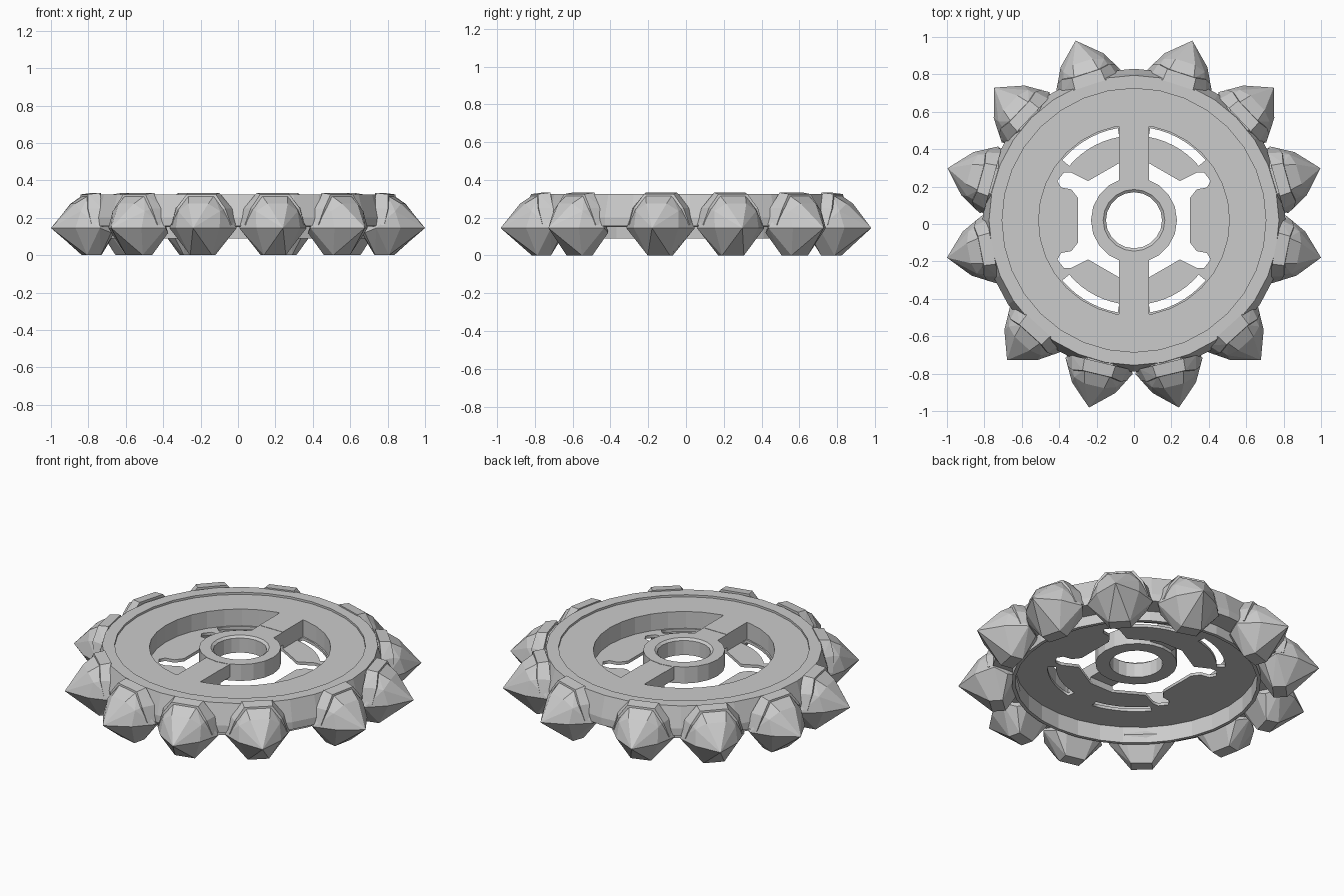
import bpy, bmesh
from math import sin, cos, pi, radians
from mathutils import Vector

if "Cube" in bpy.data.objects:
    bpy.data.objects.remove(bpy.data.objects["Cube"])

CY = 0.02  # wheel axis sits slightly off the bounding-box centre


def finish(bm, name):
    bmesh.ops.recalc_face_normals(bm, faces=bm.faces[:])
    me = bpy.data.meshes.new(name)
    bm.to_mesh(me)
    bm.free()
    ob = bpy.data.objects.new(name, me)
    bpy.context.collection.objects.link(ob)
    return ob


def lathe(name, profile, n):
    """Revolve a closed (r, z) profile about the wheel axis."""
    bm = bmesh.new()
    rings = [[bm.verts.new((r * cos(2 * pi * i / n), CY + r * sin(2 * pi * i / n), z))
              for r, z in profile] for i in range(n)]
    m = len(profile)
    for i in range(n):
        a, b = rings[i], rings[(i + 1) % n]
        for j in range(m):
            k = (j + 1) % m
            bm.faces.new((a[j], b[j], b[k], a[k]))
    return finish(bm, name)


def box(name, x0, x1, y0, y1, z0, z1):
    bm = bmesh.new()
    bmesh.ops.create_cube(bm, size=1)
    for v in bm.verts:
        v.co = Vector(((x0, x1)[v.co.x > 0], (y0, y1)[v.co.y > 0], (z0, z1)[v.co.z > 0]))
    return finish(bm, name)


def hull(name, half, angle):
    """Convex lump from (radial, tangential, z) points mirrored across its own axis."""
    bm = bmesh.new()
    c, s = cos(angle), sin(angle)
    for u, v, z in half:
        for w in ({v, -v} if v else {0}):
            bm.verts.new((u * c - w * s, CY + u * s + w * c, z))
    res = bmesh.ops.convex_hull(bm, input=bm.verts[:])
    junk = [g for g in res["geom_interior"] if isinstance(g, bmesh.types.BMVert)]
    bmesh.ops.delete(bm, geom=junk, context='VERTS')
    return finish(bm, name)


# Outer ring: tapered rim, slightly sunk deck, thin skirt underneath
lathe("wheel_ring", [(.51, .19), (.68, .19), (.68, .09), (.70, .09), (.70, .15),
                     (.81, .155), (.81, .20), (.775, .325), (.705, .325),
                     (.705, .312), (.51, .312)], 32)

# Hub collar
lathe("hub", [(.15, .21), (.23, .21), (.23, .312), (.165, .312), (.15, .30)], 20)

# Recessed floor with the central opening and four arc slots
curve = bpy.data.curves.new("floor_outline", 'CURVE')
curve.dimensions = '2D'
curve.fill_mode = 'BOTH'
curve.extrude = 0.009


def outline(pts):
    sp = curve.splines.new('POLY')
    sp.points.add(len(pts) - 1)
    for p, (x, y) in zip(sp.points, pts):
        p.co = (x, y, 0, 1)
    sp.use_cyclic_u = True


outline([(.515 * cos(2 * pi * i / 32), .515 * sin(2 * pi * i / 32)) for i in range(32)])
quarter = [(.30, .12), (.335, .165), (.39, .175), (.41, .21), (.375, .255),
           (.335, .255), (.245, .21), (.08, .305)]
left = [(-x, y) for x, y in reversed(quarter)]
top = quarter + left
outline(top + [(-x, -y) for x, y in top])
for base in (0, 180):
    for a0, a1 in ((40, 80), (100, 140)):
        angs = [radians(base + a0 + (a1 - a0) * i / 7) for i in range(8)]
        outline([(.50 * cos(a), .50 * sin(a)) for a in angs] +
                [(.452 * cos(a), .452 * sin(a)) for a in reversed(angs)])
tmp = bpy.data.objects.new("floor_tmp", curve)
bpy.context.collection.objects.link(tmp)
deps = bpy.context.evaluated_depsgraph_get()
floor_mesh = bpy.data.meshes.new_from_object(tmp.evaluated_get(deps))
bpy.data.objects.remove(tmp)
floor = bpy.data.objects.new("recess_floor", floor_mesh)
floor.location = (0, CY, .199)
bpy.context.collection.objects.link(floor)

# Spokes: thin bridge at the hub, solid block out to the ring
for side, tag in ((1, "back"), (-1, "front")):
    for part, a, b, z0, z1 in (("bridge", .20, .31, .23, .310), ("block", .305, .515, .19, .312)):
        ys = sorted((CY + side * a, CY + side * b))
        box(f"spoke_{part}_{tag}", -.08, .08, ys[0], ys[1], z0, z1)

# Spikes: faceted point plus a collar behind it, mirrored left and right
spike = [(0, 0, .145), (-.11, .12, .145), (-.23, .185, .145), (-.12, .055, .275),
         (-.14, .115, .235), (-.19, .07, .318), (-.20, .13, .25), (-.28, .07, .318),
         (-.185, .06, 0), (-.26, .06, 0), (-.30, .14, .12), (-.34, .09, .14)]
collar = [(-.185, .08, .325), (-.175, .135, .25), (-.19, .165, .16),
          (-.25, .085, .333), (-.25, .155, .25), (-.25, .18, .16)]
tips = [(72, 1.01), (43.5, 1.03), (15.6, 1.035), (-11.3, 1.02), (-47.8, 1.01), (-76.5, 1.03)]
for i, (deg, r) in enumerate(tips):
    for d, tag in ((deg, "right"), (180 - deg, "left")):
        for part, pts in (("spike", spike), ("spike_collar", collar)):
            hull(f"{part}_{tag}_{i + 1}", [(u + r, v, z) for u, v, z in pts], radians(d))
